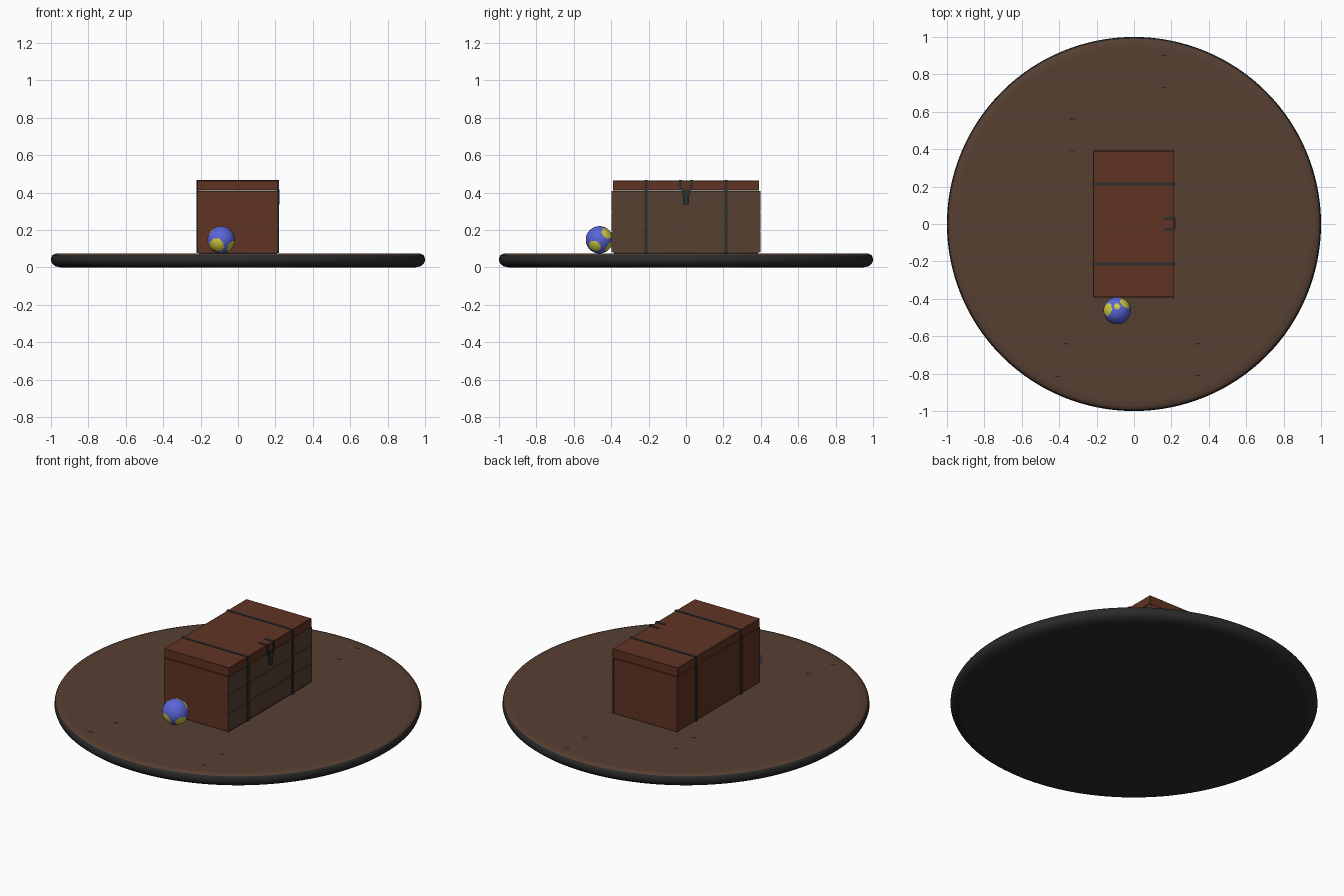
import bpy, bmesh, math
from mathutils import Vector

if "Cube" in bpy.data.objects:
    bpy.data.objects.remove(bpy.data.objects["Cube"])


def material(name, rgb):
    m = bpy.data.materials.new(name)
    m.diffuse_color = (*rgb, 1)
    m.use_nodes = True
    m.node_tree.nodes["Principled BSDF"].inputs["Base Color"].default_value = m.diffuse_color
    return m


FLOOR = material("floor brown", (0.095, 0.050, 0.031))
WOOD = material("red brown wood", (0.118, 0.034, 0.017))
IRON = material("dark iron", (0.026, 0.028, 0.030))
RIM = material("dark rim", (0.023, 0.023, 0.023))
BLUE = material("ball blue", (0.105, 0.130, 0.680))
YELLOW = material("ball yellow", (0.640, 0.600, 0.055))


def finish(name, bm, *mats):
    bmesh.ops.recalc_face_normals(bm, faces=bm.faces)
    me = bpy.data.meshes.new(name)
    bm.to_mesh(me)
    bm.free()
    for m in mats:
        me.materials.append(m)
    ob = bpy.data.objects.new(name, me)
    bpy.context.collection.objects.link(ob)
    return ob


def box(name, x, y, z, mat, bevel=0.0):
    """Box from (min, max) ranges on each axis."""
    bm = bmesh.new()
    bmesh.ops.create_cube(bm, size=1)
    for v in bm.verts:
        for i, r in enumerate((x, y, z)):
            v.co[i] = r[0] if v.co[i] < 0 else r[1]
    if bevel:
        bmesh.ops.bevel(bm, geom=bm.edges[:], offset=bevel, segments=1, affect='EDGES')
    return finish(name, bm, mat)


# Round platform: lathed rounded profile, brown on top and dark elsewhere
N = 128
profile = [(0.945, 0), (0.975, 0.006), (0.993, 0.02), (1.0, 0.037),
           (0.998, 0.055), (0.991, 0.067), (0.975, 0.0735), (0.95, 0.075)]
bm = bmesh.new()
rings = [[bm.verts.new((r * math.cos(2 * math.pi * i / N), r * math.sin(2 * math.pi * i / N), z))
          for i in range(N)] for r, z in profile]
for a, b in zip(rings, rings[1:]):
    for i in range(N):
        j = (i + 1) % N
        bm.faces.new((a[i], a[j], b[j], b[i]))
bm.faces.new(rings[0][::-1])
bm.faces.new(rings[-1])
bm.normal_update()
for f in bm.faces:
    f.material_index = 0 if f.normal.z > 0.7 else 1
    f.smooth = len(f.verts) == 4
finish("platform", bm, FLOOR, RIM)

# Small dark gaps at the floor plank joints
for x, y in [(-0.33, 0.56), (-0.33, 0.39), (0.16, 0.90), (0.16, 0.73),
             (-0.365, -0.64), (0.345, -0.64), (-0.41, -0.815), (0.34, -0.81)]:
    box("plank_joint", (x - 0.014, x + 0.014), (y - 0.003, y + 0.003), (0.073, 0.076), RIM)

# Chest body, lid and front planks
box("chest_base", (-0.208, 0.208), (-0.385, 0.385), (0.075, 0.085), IRON)
box("chest_body", (-0.216, 0.209), (-0.393, 0.393), (0.080, 0.410), WOOD)
box("chest_lid", (-0.218, 0.215), (-0.391, 0.391), (0.411, 0.464), WOOD, 0.002)
for k in range(3):
    z = 0.080 + k * 0.110
    box("front_plank", (0.205, 0.213), (-0.398, 0.398), (z + 0.0015, z + 0.1085), FLOOR)

# Iron straps around front, back and top
for y in (-0.213, 0.213):
    yr = (y - 0.008, y + 0.008)
    box("strap_front", (0.208, 0.219), yr, (0.077, 0.467), IRON)
    box("strap_back", (-0.221, -0.212), yr, (0.077, 0.467), IRON)
    box("strap_top", (-0.221, 0.219), yr, (0.462, 0.467), IRON)

# Latch: two hinge bars over the lid edge, a crosspiece and a tapered hasp
for s in (-1, 1):
    yr = (s * 0.030 - 0.008, s * 0.030 + 0.008)
    box("latch_bar_top", (0.160, 0.220), yr, (0.462, 0.467), IRON)
    box("latch_bar_front", (0.210, 0.220), yr, (0.412, 0.467), IRON)
box("latch_cross", (0.210, 0.221), (-0.024, 0.024), (0.395, 0.416), IRON)
hasp = box("latch_hasp", (0.208, 0.223), (-0.019, 0.019), (0.336, 0.410), IRON)
for v in hasp.data.vertices:
    if v.co.z < 0.37:
        v.co.y *= 0.75

# Ball: blue sphere with yellow patches chosen by direction
patches = [((-0.35, -0.80, -0.45), 33), ((0.80, -0.38, -0.50), 27), ((0.62, 0.60, 0.50), 27),
           ((-0.75, 0.10, 0.62), 27), ((0.00, 0.32, 0.95), 13), ((-0.60, 0.75, -0.30), 30),
           ((0.35, 0.75, -0.55), 24), ((-0.90, -0.10, -0.45), 20)]
patches = [(Vector(d).normalized(), math.cos(math.radians(a))) for d, a in patches]
bm = bmesh.new()
bmesh.ops.create_uvsphere(bm, u_segments=64, v_segments=40, radius=0.073)
for f in bm.faces:
    d = f.calc_center_median().normalized()
    f.material_index = int(any(d.dot(p) > c for p, c in patches))
    f.smooth = True
ball = finish("ball", bm, BLUE, YELLOW)
ball.location = (-0.09, -0.463, 0.148)
